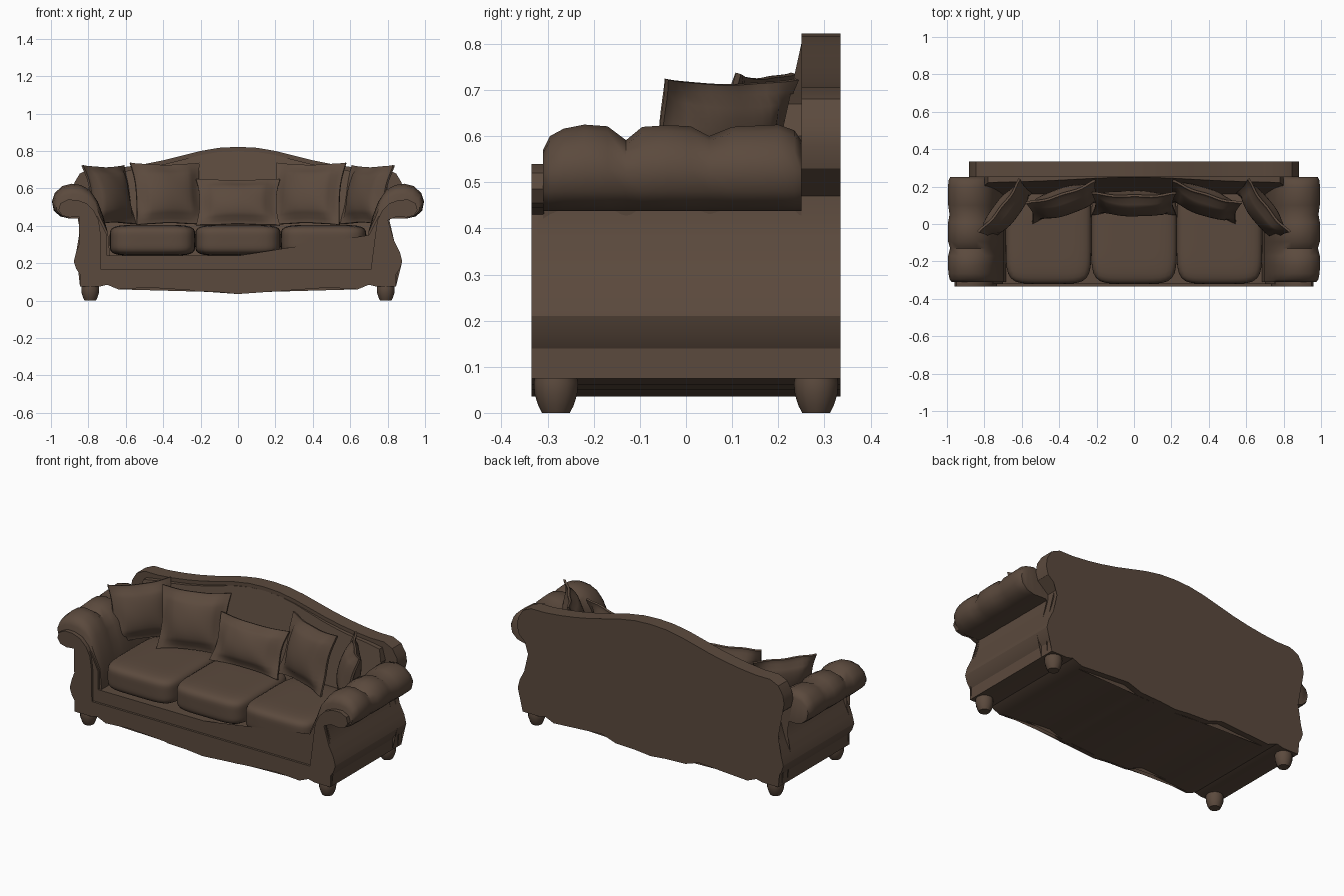
import bpy, bmesh
from math import radians, sin, cos, pi
from mathutils import Matrix

cube = bpy.data.objects.get("Cube")
if cube:
    bpy.data.objects.remove(cube, do_unlink=True)

brown = bpy.data.materials.new("brown_upholstery")
brown.use_nodes = True
colour = (0.105, 0.068, 0.047, 1)
brown.diffuse_color = colour
bsdf = brown.node_tree.nodes["Principled BSDF"]
bsdf.inputs["Base Color"].default_value = colour
bsdf.inputs["Roughness"].default_value = 0.8


def finish(name, bm, angle=40):
    bmesh.ops.recalc_face_normals(bm, faces=bm.faces[:])
    mesh = bpy.data.meshes.new(name)
    bm.to_mesh(mesh)
    bm.free()
    mesh.materials.append(brown)
    obj = bpy.data.objects.new(name, mesh)
    bpy.context.collection.objects.link(obj)
    mesh.shade_smooth()
    mesh.set_sharp_from_angle(angle=radians(angle))
    return obj


def loft(name, rings, angle=40):
    """Skin closed rings of equal length and cap both ends."""
    bm = bmesh.new()
    rows = [[bm.verts.new(p) for p in ring] for ring in rings]
    n = len(rows[0])
    for a, b in zip(rows, rows[1:]):
        for i in range(n):
            j = (i + 1) % n
            bm.faces.new((a[i], a[j], b[j], b[i]))
    caps = [bm.faces.new(rows[0]), bm.faces.new(rows[-1])]
    bmesh.ops.triangulate(bm, faces=caps)
    return finish(name, bm, angle)


def slab(name, half, y0, y1, slope=0):
    """Mirror a half outline across x = 0 and extrude it in y."""
    outline = half + [(-x, z) for x, z in reversed(half) if x > 0]
    front = [(x, y0 + slope * (0.8 - z) * -1, z) for x, z in outline]
    return loft(name, [front, [(x, y1, z) for x, z in outline]], 30)


# Shared outlines: wavy lower edge and flared outer side
skirt = [(0, .035), (.1, .045), (.23, .05), (.32, .08), (.48, .07), (.64, .06),
         (.7, .085), (.74, .075)]
side = [(.845, .075), (.845, .14), (.865, .17), (.878, .21), (.865, .26),
        (.835, .32), (.815, .38), (.802, .43)]

# Body with seat deck and arm cores
slab("sofa_body", skirt + side + [(.8, .47), (.75, .45), (.7, .35), (.7, .24), (0, .24)],
     -.322, .3)

# Front frame with curled arm ends
scroll = [(.85, .45), (.9, .445), (.94, .455), (.96, .485), (.95, .52), (.91, .54),
          (.86, .538), (.81, .52), (.77, .48), (.745, .43), (.735, .36), (.732, .165)]
slab("front_frame", skirt + side + scroll + [(0, .165)], -.335, -.308)

# Camel back panel
crown = [(.79, .705), (.7, .705), (.6, .715), (.5, .73), (.4, .75), (.3, .775),
         (.2, .8), (.1, .817), (0, .822)]
shoulder = [(.8, .47), (.835, .5), (.87, .53), (.883, .58), (.875, .63), (.845, .68)]
slab("back_panel", skirt + side + shoulder + crown, .25, .335)

# Sloping inner back
inner = [(0, .24), (.72, .24), (.76, .5), (.8, .6), (.78, .67)]
slab("inner_back", inner + [(x, z - .022) for x, z in crown[1:]], .25, .26, .22)

# Padded rolled arms with three lobes
arm = [(.685, .24), (.695, .36), (.72, .45), (.75, .53), (.79, .59), (.84, .618),
       (.89, .625), (.94, .612), (.98, .575), (.995, .53), (.985, .48), (.95, .45),
       (.9, .438), (.84, .44), (.8, .44), (.78, .24)]
lobes = [(-.31, .56), (-.295, .8), (-.265, .93), (-.22, 1), (-.17, .97), (-.13, .73),
         (-.095, .96), (-.04, .99), (.01, .97), (.05, .8), (.1, .96), (.2, 1),
         (.235, .9), (.25, .72)]
for s, label in ((1, "left"), (-1, "right")):
    rings = []
    for y, k in lobes:
        kx = 1 - (1 - k) * .3
        rings.append([(s * (.85 + (x - .85) * (kx if z > .4 else 1)), y,
                       .5 + (z - .5) * k if z > .5 else z) for x, z in arm])
    loft(label + "_arm", rings, 50)


# Seat cushions as rounded boxes
def cushion(name, centre, size, power=5.5):
    bm = bmesh.new()
    bmesh.ops.create_cube(bm, size=2)
    bmesh.ops.subdivide_edges(bm, edges=bm.edges[:], cuts=11, use_grid_fill=True)
    for v in bm.verts:
        v.co /= sum(abs(c) ** power for c in v.co) ** (1 / power)
        for i in range(3):
            v.co[i] = centre[i] + v.co[i] * size[i] / 2
    return finish(name, bm, 80)


for x, label in ((-.457, "right"), (0, "middle"), (.457, "left")):
    cushion(label + "_seat_cushion", (x, -.06, .322), (.458, .52, .165))


# Flanged throw pillows
def pillow(name, centre, width, height, thick, yaw, lean):
    place = (Matrix.Translation(centre) @ Matrix.Rotation(radians(yaw), 4, 'Z')
             @ Matrix.Rotation(radians(-lean), 4, 'X'))
    bm = bmesh.new()
    for face in (-1, 1):
        new = bmesh.ops.create_grid(bm, x_segments=14, y_segments=14, size=1)["verts"]
        for v in new:
            u, w = v.co.x, v.co.y
            puff = max(0, 1 - (u / .86) ** 2) * max(0, 1 - (w / .86) ** 2)
            pinch_u = 1 - .09 * (1 - w * w)
            pinch_w = 1 - .09 * (1 - u * u)
            wave = .012 * u * w * sin(5 * u + 3 * w)
            v.co = (u * pinch_u * width / 2,
                    face * (.006 + thick / 2 * puff ** .45) + wave,
                    w * pinch_w * height / 2)
    rim = [e for e in bm.edges if e.is_boundary]
    bmesh.ops.bridge_loops(bm, edges=rim)
    bm.transform(place)
    return finish(name, bm, 45)


pillow("middle_pillow", (0, .11, .525), .45, .27, .11, 0, 20)
for s, label in ((1, "left"), (-1, "right")):
    pillow(label + "_inner_pillow", (s * .375, .12, .57), .39, .35, .12, -18 * s, 15)
    pillow(label + "_outer_pillow", (s * .685, .07, .565), .36, .33, .11, -52 * s, 13)

# Turned bun feet
foot = [(.03, 0), (.038, .015), (.046, .04), (.048, .065), (.044, .085)]
for sx, lx in ((1, "left"), (-1, "right")):
    for sy, ly in ((-1, "front"), (1, "back")):
        loft(f"{ly}_{lx}_foot",
             [[(sx * .79 + r * cos(a * pi / 6), sy * .282 + r * sin(a * pi / 6), z)
               for a in range(12)] for r, z in foot])
